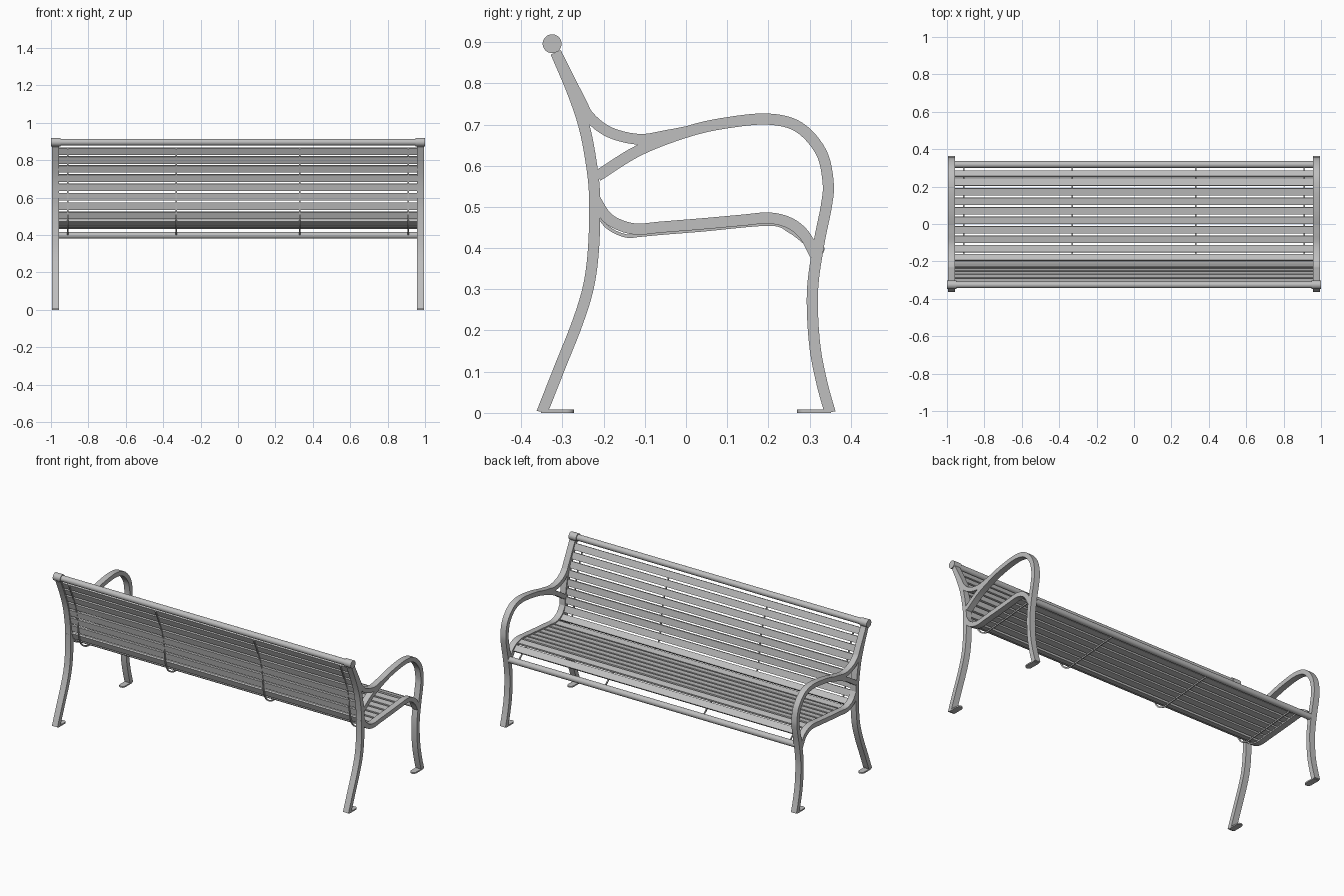
import bpy, bmesh, math
from mathutils import Vector, Matrix

cube = bpy.data.objects.get("Cube")
if cube:
    bpy.data.objects.remove(cube, do_unlink=True)

metal = bpy.data.materials.new("grey_metal")
metal.use_nodes = True
GREY = (0.52, 0.52, 0.52, 1)
metal.diffuse_color = GREY
metal.node_tree.nodes["Principled BSDF"].inputs["Base Color"].default_value = GREY

parts = []


def finish(name, bm):
    bmesh.ops.recalc_face_normals(bm, faces=bm.faces)
    mesh = bpy.data.meshes.new(name)
    bm.to_mesh(mesh)
    bm.free()
    mesh.materials.append(metal)
    obj = bpy.data.objects.new(name, mesh)
    bpy.context.collection.objects.link(obj)
    parts.append(obj)
    return obj


def smooth_path(points, steps=6):
    """Catmull-Rom curve through side-profile (y, z) points."""
    p = [Vector(q) for q in points]
    p = [2 * p[0] - p[1]] + p + [2 * p[-1] - p[-2]]
    out = []
    for a, b, c, d in zip(p, p[1:], p[2:], p[3:]):
        for i in range(steps):
            t = i / steps
            out.append(0.5 * (2 * b + (c - a) * t + (2 * a - 5 * b + 4 * c - d) * t ** 2
                              + (3 * b - a - 3 * c + d) * t ** 3))
    return out + [p[-2]]


def ribbon(name, points, width, x0, x1):
    """Flat bar of given width following a side-profile path, from x0 to x1."""
    path = smooth_path(points)
    bm = bmesh.new()
    rings = []
    for i, p in enumerate(path):
        t = (path[min(i + 1, len(path) - 1)] - path[max(i - 1, 0)]).normalized()
        n = Vector((-t.y, t.x)) * width / 2
        a, b = p + n, p - n
        rings.append([bm.verts.new((x, q.x, max(q.y, 0)))
                      for x, q in ((x0, a), (x1, a), (x1, b), (x0, b))])
    for r, s in zip(rings, rings[1:]):
        for k in range(4):
            m = (k + 1) % 4
            bm.faces.new((r[k], r[m], s[m], s[k]))
    bm.faces.new(rings[0])
    bm.faces.new(rings[-1])
    return finish(name, bm)


def rod(name, x0, x1, y, z, radius):
    bm = bmesh.new()
    place = Matrix.Translation(((x0 + x1) / 2, y, z)) @ Matrix.Rotation(math.pi / 2, 4, 'Y')
    bmesh.ops.create_cone(bm, cap_ends=True, segments=32, radius1=radius, radius2=radius,
                          depth=x1 - x0, matrix=place)
    return finish(name, bm)


def foot(name, x, y_heel, y_tip):
    """Thin plate with a rounded tip."""
    r = 0.0185
    way = 1 if y_tip > y_heel else -1
    outline = [(x - r, y_heel), (x + r, y_heel)]
    for i in range(13):
        a = math.pi * i / 12
        outline.append((x + r * math.cos(a), y_tip + way * r * (math.sin(a) - 1)))
    bm = bmesh.new()
    face = bm.faces.new([bm.verts.new((px, py, 0)) for px, py in outline])
    top = bmesh.ops.extrude_face_region(bm, geom=[face])["geom"]
    bmesh.ops.translate(bm, vec=(0, 0, 0.008),
                        verts=[v for v in top if isinstance(v, bmesh.types.BMVert)])
    return finish(name, bm)


# Side frame profiles
upper_post = [(-.231, .613), (-.248, .698), (-.277, .783), (-.316, .875)]
post = [(-.35, 0), (-.307, .109), (-.263, .22), (-.236, .31), (-.224, .407),
        (-.222, .528)] + upper_post
swoop = [(-.316, .875), (-.258, .761), (-.234, .718), (-.185, .681), (-.113, .664),
         (-.045, .674), (.008, .684)]
arm = [(-.215, .575), (-.113, .638), (.008, .684), (.105, .705), (.202, .713),
       (.275, .693), (.328, .633), (.345, .56), (.341, .504), (.324, .419),
       (.309, .322), (.307, .245), (.314, .153), (.331, .068), (.35, 0)]
seat = [(-.195, .478), (-.161, .456), (-.118, .446), (-.06, .451), (.04, .459),
        (.14, .468), (.202, .473), (.251, .461), (.287, .432)]

# Mirrored end frames
for side, s in (("left", 1), ("right", -1)):
    x0, x1 = sorted((s * 0.958, s * 0.995))
    ribbon(side + "_back_post", post, 0.027, x0, x1)
    ribbon(side + "_arm_brace", swoop, 0.026, x0, x1)
    ribbon(side + "_armrest_and_front_leg", arm, 0.027, x0, x1)
    ribbon(side + "_seat_support", [(-.224, .524)] + seat + [(.314, .383)], 0.027, x0, x1)
    foot(side + "_back_foot", s * 0.9765, -0.352, -0.272)
    foot(side + "_front_foot", s * 0.9765, 0.352, 0.27)
    k0, k1 = sorted((s * 0.95, s))
    rod(side + "_rail_cap", k0, k1, -0.325, 0.896, 0.023)

# Round rails along the top of the back and the front of the seat
rod("top_rail", -0.955, 0.955, -0.325, 0.896, 0.018)
rod("front_rail", -0.96, 0.96, 0.318, 0.398, 0.018)

# Slats spaced evenly along the seat and back curve
line = smooth_path([(.295, .42)] + seat[::-1] + [(-.213, .51), (-.222, .56)] + upper_post, 16)
lengths = [(b - a).length for a, b in zip(line, line[1:])]
total = sum(lengths)
SLATS = 18


def along(dist):
    for a, b, size in zip(line, line[1:], lengths):
        if dist <= size:
            return a.lerp(b, dist / size), (b - a).normalized()
        dist -= size
    return line[-1], (line[-1] - line[-2]).normalized()


for i in range(SLATS):
    p, t = along(0.04 + (total - 0.07) * i / (SLATS - 1))
    half = t * 0.0195
    ribbon(f"slat_{i + 1}", [p - half, p + half], 0.012, -0.96, 0.96)

# Thin straps under the slats, with a loop at the rear corner
strap = [(.312, .395), (.29, .412), (.251, .441), (.202, .458), (.04, .444), (-.06, .436),
         (-.113, .431), (-.142, .429), (-.176, .441), (-.202, .463), (-.222, .504),
         (-.231, .565), (-.239, .638), (-.258, .715), (-.287, .788), (-.319, .86)]
for i, x in enumerate((-0.91, -0.33, 0.33, 0.91)):
    ribbon(f"strap_{i + 1}", strap, 0.008, x - 0.003, x + 0.003)

# Smooth curved surfaces, keep bar edges crisp
bpy.ops.object.select_all(action='DESELECT')
for obj in parts:
    obj.select_set(True)
bpy.context.view_layer.objects.active = parts[0]
bpy.ops.object.shade_smooth_by_angle(angle=math.radians(30))
